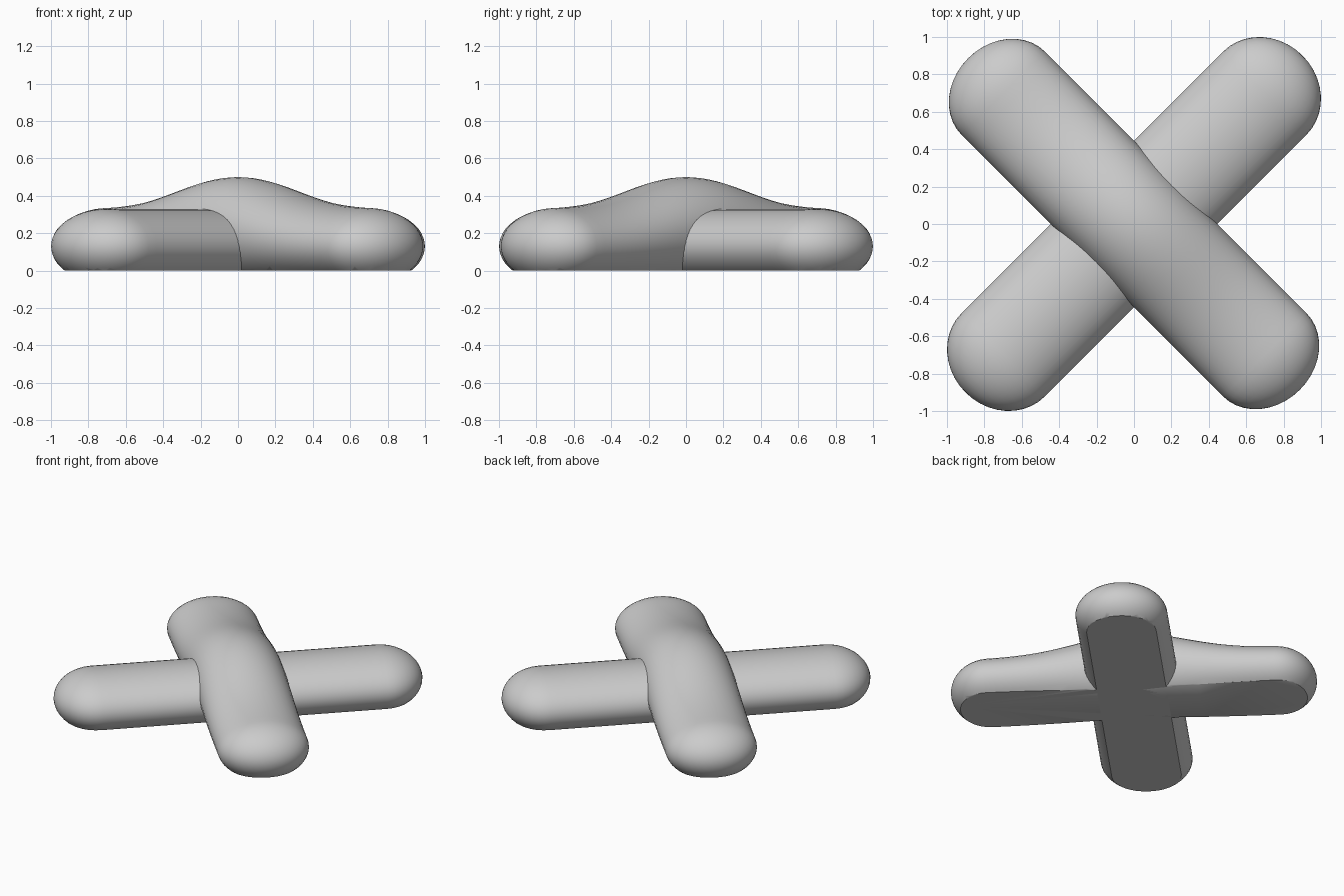
import bpy, bmesh
from math import sin, cos, pi, exp, radians
from mathutils import Matrix

if "Cube" in bpy.data.objects:
    bpy.data.objects.remove(bpy.data.objects["Cube"])

SIDES = 40        # points round each cross-section
HALF_WIDTH = 0.315
STRAIGHT = 0.989  # half length of a bar before its rounded cap


def stations(cap):
    """Position along the bar and section scale, cap to cap."""
    end = [(STRAIGHT + cap * sin(i * pi / 20), cos(i * pi / 20)) for i in range(11)]
    body = [(-STRAIGHT + 2 * STRAIGHT * i / 32, 1.0) for i in range(1, 32)]
    return [(-s, k) for s, k in reversed(end)] + body + end


def make_bar(name, angle, cap, hump):
    bm = bmesh.new()
    rings = []
    for s, k in stations(cap):
        lift = hump * exp(-(s / 0.523) ** 2)
        mid, rise = 0.13 + lift / 2, 0.20 + lift / 2
        rings.append([bm.verts.new((s,
                                    HALF_WIDTH * k * cos(2 * pi * j / SIDES),
                                    mid + rise * k * sin(2 * pi * j / SIDES)))
                      for j in range(SIDES)])
    for a, b in zip(rings, rings[1:]):
        for j in range(SIDES):
            n = (j + 1) % SIDES
            bm.faces.new((a[j], a[n], b[n], b[j]))
    bmesh.ops.remove_doubles(bm, verts=bm.verts, dist=1e-5)

    # flat underside on the ground
    bmesh.ops.bisect_plane(bm, geom=bm.verts[:] + bm.edges[:] + bm.faces[:],
                           plane_co=(0, 0, 0), plane_no=(0, 0, 1), clear_inner=True)
    rim = [e for e in bm.edges if e.is_boundary]
    bmesh.ops.contextual_create(bm, geom=rim)
    bmesh.ops.recalc_face_normals(bm, faces=bm.faces)
    bm.transform(Matrix.Rotation(radians(angle), 4, 'Z'))

    mesh = bpy.data.meshes.new(name)
    bm.to_mesh(mesh)
    bm.free()
    obj = bpy.data.objects.new(name, mesh)
    bpy.context.collection.objects.link(obj)
    bpy.ops.object.select_all(action='DESELECT')
    obj.select_set(True)
    bpy.context.view_layer.objects.active = obj
    bpy.ops.object.shade_smooth_by_angle(angle=radians(35))
    return obj


# straight bar, and the bar that arches over it
make_bar("lower_bar", 45, 0.285, 0.0)
make_bar("upper_bar", 135, 0.265, 0.17)
